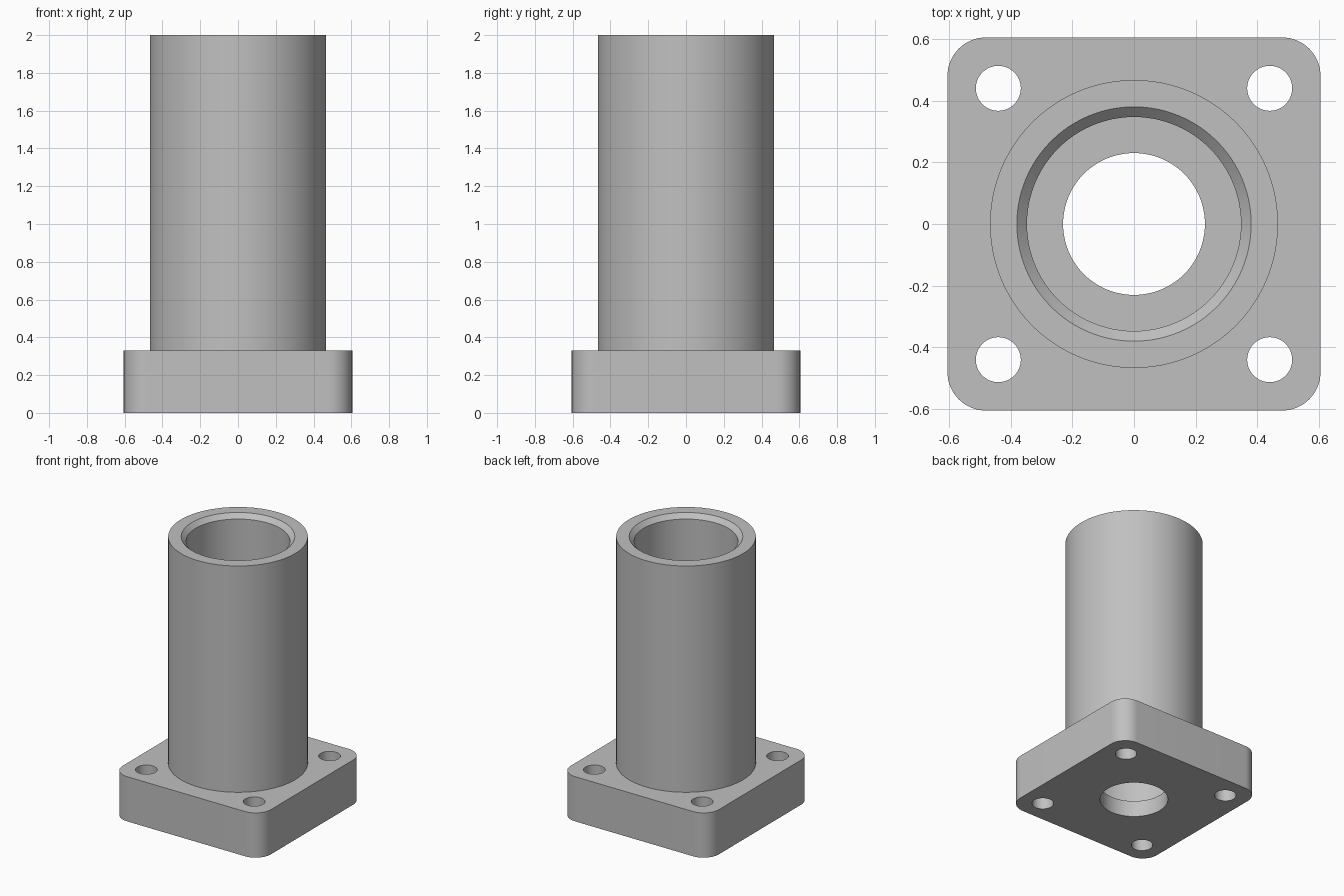
import bpy, bmesh, math

if "Cube" in bpy.data.objects:
    bpy.data.objects.remove(bpy.data.objects["Cube"])

SEG = 96


def mesh_object(name, bm):
    bmesh.ops.recalc_face_normals(bm, faces=bm.faces)
    mesh = bpy.data.meshes.new(name)
    bm.to_mesh(mesh)
    bm.free()
    obj = bpy.data.objects.new(name, mesh)
    bpy.context.collection.objects.link(obj)
    return obj


def prism(name, outline, z0, z1):
    """Closed solid from a flat outline."""
    bm = bmesh.new()
    base = bm.faces.new([bm.verts.new((x, y, z0)) for x, y in outline])
    top = bmesh.ops.extrude_face_region(bm, geom=[base])["geom"]
    for v in top:
        if isinstance(v, bmesh.types.BMVert):
            v.co.z = z1
    return mesh_object(name, bm)


def lathe(name, profile, x=0, y=0, seg=SEG):
    """Closed solid from stacked (radius, z) rings, capped at both ends."""
    bm = bmesh.new()
    rings = [[bm.verts.new((x + r * math.cos(2 * math.pi * i / seg),
                            y + r * math.sin(2 * math.pi * i / seg), z))
              for i in range(seg)] for r, z in profile]
    for a, b in zip(rings, rings[1:]):
        for i in range(seg):
            j = (i + 1) % seg
            bm.faces.new((a[i], a[j], b[j], b[i]))
    bm.faces.new(rings[0])
    bm.faces.new(rings[-1])
    return mesh_object(name, bm)


def combine(target, tool, operation):
    mod = target.modifiers.new(operation.lower(), 'BOOLEAN')
    mod.operation = operation
    mod.solver = 'EXACT'
    mod.object = tool
    bpy.context.view_layer.objects.active = target
    bpy.ops.object.modifier_apply(modifier=mod.name)
    bpy.data.objects.remove(tool)


# square flange with rounded corners
half, rad, steps = 0.605, 0.125, 16
outline = []
for k, (sx, sy) in enumerate([(1, 1), (-1, 1), (-1, -1), (1, -1)]):
    for i in range(steps + 1):
        a = math.pi / 2 * (k + i / steps)
        outline.append((sx * (half - rad) + rad * math.cos(a),
                        sy * (half - rad) + rad * math.sin(a)))
body = prism("flanged_sleeve", outline, 0, 0.33)

# round sleeve standing on the flange
combine(body, lathe("sleeve", [(0.467, 0.2), (0.467, 2.0)]), 'UNION')

# stepped bore: narrow floor hole, wide bore, chamfered mouth
bore = [(0.23, -0.1), (0.23, 0.12), (0.347, 0.12), (0.347, 1.967),
        (0.38, 2.0), (0.38, 2.1)]
combine(body, lathe("bore_cutter", bore), 'DIFFERENCE')

# bolt holes in the four corners
for sx in (-1, 1):
    for sy in (-1, 1):
        hole = lathe("bolt_cutter", [(0.073, -0.1), (0.073, 0.5)],
                     sx * 0.44, sy * 0.44, 48)
        combine(body, hole, 'DIFFERENCE')

# plain grey metal
grey = bpy.data.materials.new("grey_metal")
grey.diffuse_color = (0.53, 0.53, 0.53, 1)
grey.use_nodes = True
grey.node_tree.nodes["Principled BSDF"].inputs["Base Color"].default_value = grey.diffuse_color
body.data.materials.clear()
body.data.materials.append(grey)

bpy.ops.object.select_all(action='DESELECT')
body.select_set(True)
bpy.context.view_layer.objects.active = body
bpy.ops.object.shade_smooth_by_angle(angle=math.radians(30))
